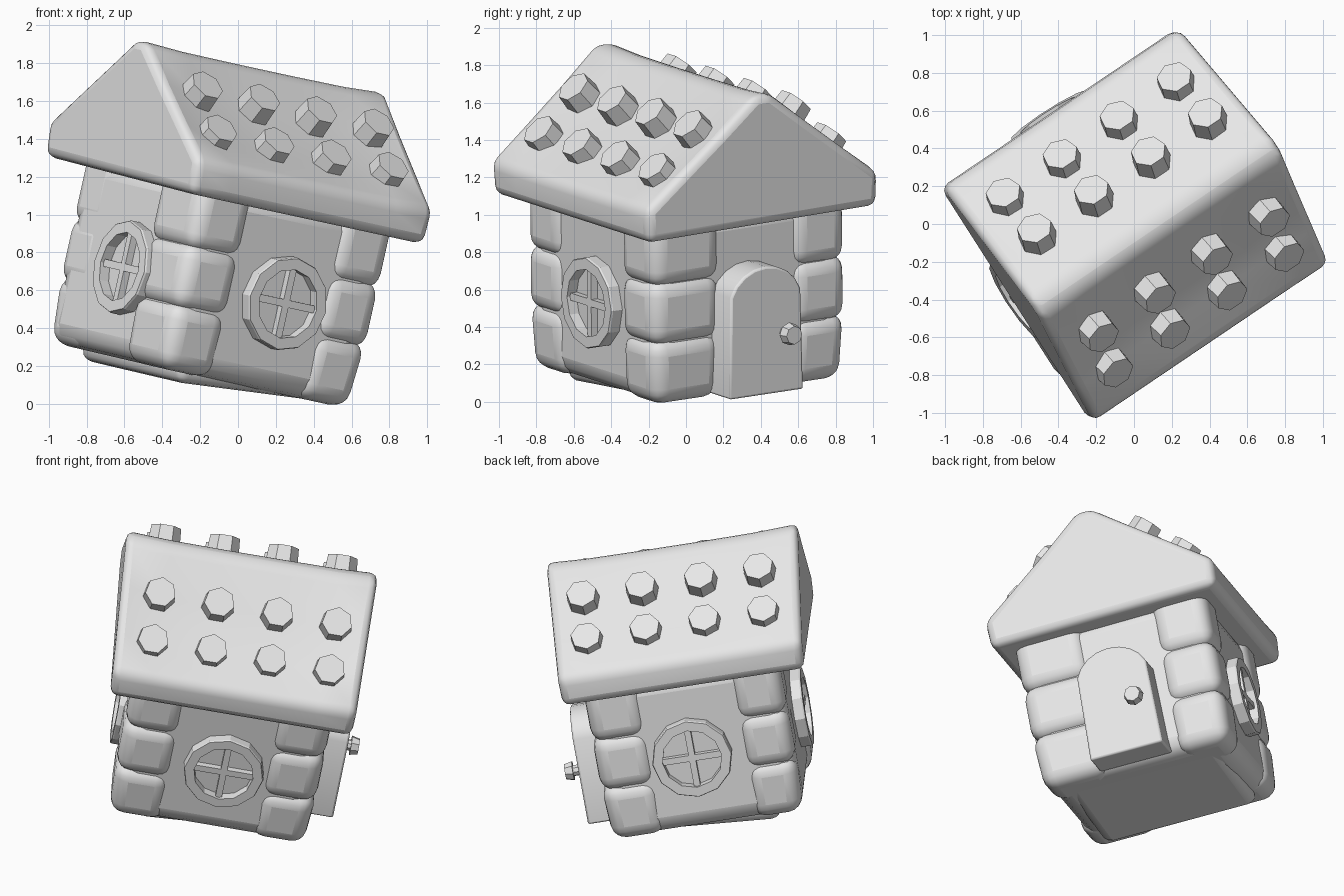
import bpy, bmesh, math
from mathutils import Matrix, Vector

if "Cube" in bpy.data.objects:
    bpy.data.objects.remove(bpy.data.objects["Cube"])

# Tilted house frame: origin at the centre of the roof underside
X = Vector((0.816, 0.551, -0.177)).normalized()
Z = X.cross(Vector((-0.542, 0.831, 0.127))).normalized()
Y = Z.cross(X)
FRAME = Matrix.Translation((-0.01, 0, 1.095)) @ Matrix((X, Y, Z)).transposed().to_4x4()

clay = bpy.data.materials.new("grey_clay")
clay.diffuse_color = (0.8, 0.8, 0.8, 1)
clay.use_nodes = True
clay.node_tree.nodes["Principled BSDF"].inputs["Base Color"].default_value = clay.diffuse_color


def finish(name, bm, local=Matrix(), bevel=0, segments=3, smooth=40):
    bmesh.ops.recalc_face_normals(bm, faces=bm.faces)
    mesh = bpy.data.meshes.new(name)
    bm.to_mesh(mesh)
    bm.free()
    mesh.materials.append(clay)
    ob = bpy.data.objects.new(name, mesh)
    bpy.context.collection.objects.link(ob)
    ob.matrix_world = FRAME @ local
    if bevel:
        mod = ob.modifiers.new("rounding", 'BEVEL')
        mod.width, mod.segments = bevel, segments
        mod.limit_method = 'ANGLE'
        mod.angle_limit = math.radians(32)
    if smooth:
        bpy.ops.object.select_all(action='DESELECT')
        ob.select_set(True)
        bpy.context.view_layer.objects.active = ob
        bpy.ops.object.shade_smooth_by_angle(angle=math.radians(smooth))
    return ob


def box(name, lo, hi, local=Matrix(), bevel=0, segments=3, smooth=40, foot=1.0):
    # foot narrows the underside
    bm = bmesh.new()
    bmesh.ops.create_cube(bm, size=1)
    lo, hi = Vector(lo), Vector(hi)
    for v in bm.verts:
        low = v.co.z < 0
        v.co = (lo + hi) / 2 + v.co * (hi - lo)
        if low:
            v.co.x *= foot
            v.co.y *= foot
    return finish(name, bm, local, bevel, segments, smooth)


def loft(name, sections, local=Matrix(), bevel=0, segments=3, smooth=40):
    # skin a row of matching closed outlines and cap both ends
    bm = bmesh.new()
    rings = [[bm.verts.new(p) for p in s] for s in sections]
    n = len(rings[0])
    for a, b in zip(rings, rings[1:]):
        for k in range(n):
            bm.faces.new((a[k], a[(k + 1) % n], b[(k + 1) % n], b[k]))
    bm.faces.new(rings[0])
    bm.faces.new(rings[-1])
    return finish(name, bm, local, bevel, segments, smooth)


def lathe(name, profile, sides, local):
    # closed (radius, height) outline turned about z
    bm = bmesh.new()
    rings = [[bm.verts.new((r * math.cos(2 * math.pi * k / sides),
                            r * math.sin(2 * math.pi * k / sides), h))
              for k in range(sides)] for r, h in profile]
    for a, b in zip(rings, rings[1:] + rings[:1]):
        for k in range(sides):
            j = (k + 1) % sides
            bm.faces.new((a[k], a[j], b[j], b[k]))
    return finish(name, bm, local, smooth=0)


def cylinder(name, sides, r0, r1, depth, local):
    bm = bmesh.new()
    bmesh.ops.create_cone(bm, cap_ends=True, segments=sides, radius1=r0, radius2=r1, depth=depth)
    return finish(name, bm, local, smooth=0)


# Roof: solid gable, thick soft eaves, slopes sagging a little between the gable rims;
# the ridge overhangs by "lean" at the ends
def roof_section(x, sag, lean=0.0):
    back = [(0.735, -0.01), (0.745, 0.175), (0.52, 0.345 - sag * 0.4), (0.28, 0.525 - sag * 0.4),
            (0.05, 0.70 - sag * 0.25)]
    front = [(-0.05, 0.70 - sag * 0.25), (-0.28, 0.515 - sag), (-0.52, 0.33 - sag),
             (-0.745, 0.155), (-0.735, -0.03)]
    return [(x + lean * max(z, 0) / 0.7, y, z) for y, z in back + front]


loft("roof", [roof_section(*s) for s in
              ((-0.765, 0, -0.05), (-0.53, 0.05), (-0.18, 0.06), (0.18, 0.06), (0.52, 0.05), (0.755, 0, 0.01))],
     bevel=0.085, segments=3, smooth=70)

# Roof studs: two rows of four on each slope
for side, lift in ((-1, 0), (1, 0.035)):
    for row, (y, z) in enumerate(((0.305, 0.50), (0.53, 0.295))):
        for i in range(4):
            pos = Matrix.Translation((-0.56 + 0.37 * i, side * y, z + lift))
            tilt = Matrix.Rotation(-side * math.radians(42), 4, 'X')
            cylinder(f"roof_stud_{side}_{row}_{i}", 7, 0.105, 0.095, 0.13, pos @ tilt)

# Wall core, almost flush with the corner stones, and a puffed underside
box("walls", (-0.6, -0.6, -0.965), (0.6, 0.6, 0.05), bevel=0.11, smooth=60, foot=0.99)
box("underside", (-0.5, -0.5, -0.99), (0.5, 0.5, -0.8), Matrix.Rotation(math.radians(-4), 4, 'Y'),
    bevel=0.06, smooth=60)

# Corner stones: three pillowy courses per corner with thin seams, the lowest rounded under
courses = ((-0.965, -0.605), (-0.64, -0.28), (-0.32, 0.08))
for sx in (-1, 1):
    for sy in (-1, 1):
        inner = 0.18 if sy < 0 else 0.27
        reach = 0.6 if (sx, sy) == (-1, 1) else 0.63
        for c, (z0, z1) in enumerate(courses):
            xs = sorted((sx * 0.28, sx * reach))
            ys = sorted((sy * inner, sy * 0.625))
            box(f"corner_stone_{sx}_{sy}_{c}", (xs[0], ys[0], z0), (xs[1], ys[1], z1),
                bevel=0.09, segments=4, smooth=80, foot=0.97 if c == 0 else 1)

# Round windows on three sides: ring frame, pane and cross bars
for name, angle, along in (("front", 0, 0.03), ("back", 180, -0.03), ("left", -90, 0.06)):
    turn = Matrix.Rotation(math.radians(angle), 4, 'Z')
    at = turn @ Matrix.Translation((along, -0.585, -0.49))
    upright = at @ Matrix.Rotation(math.radians(90), 4, 'X')
    lathe(f"{name}_window_ring", [(0.185, -0.02), (0.25, -0.02), (0.25, 0.07), (0.245, 0.08), (0.185, 0.08)],
          12, upright)
    cylinder(f"{name}_window_pane", 12, 0.19, 0.19, 0.04, upright)
    box(f"{name}_window_bar_upright", (-0.02, -0.06, -0.19), (0.02, 0, 0.19), at, smooth=0)
    box(f"{name}_window_bar_level", (-0.19, -0.06, -0.02), (0.19, 0, 0.02), at, smooth=0)

# Arched door standing proud of the right side
arch = [(-0.005 + 0.235 * math.cos(math.pi * k / 10), -0.45 + 0.21 * math.sin(math.pi * k / 10))
        for k in range(11)]
outline = [(-0.24, -0.94), (0.23, -0.94)] + arch[1:-1]
loft("door", [[(x, y, z) for y, z in outline] for x in (0.55, 0.78)], bevel=0.012, segments=2, smooth=45)

# Door knob with a narrow neck
sideways = Matrix.Rotation(math.radians(90), 4, 'Y')
cylinder("knob_neck", 8, 0.035, 0.035, 0.06, Matrix.Translation((0.8, 0.115, -0.615)) @ sideways)
cylinder("door_knob", 8, 0.062, 0.05, 0.05, Matrix.Translation((0.845, 0.115, -0.615)) @ sideways)
